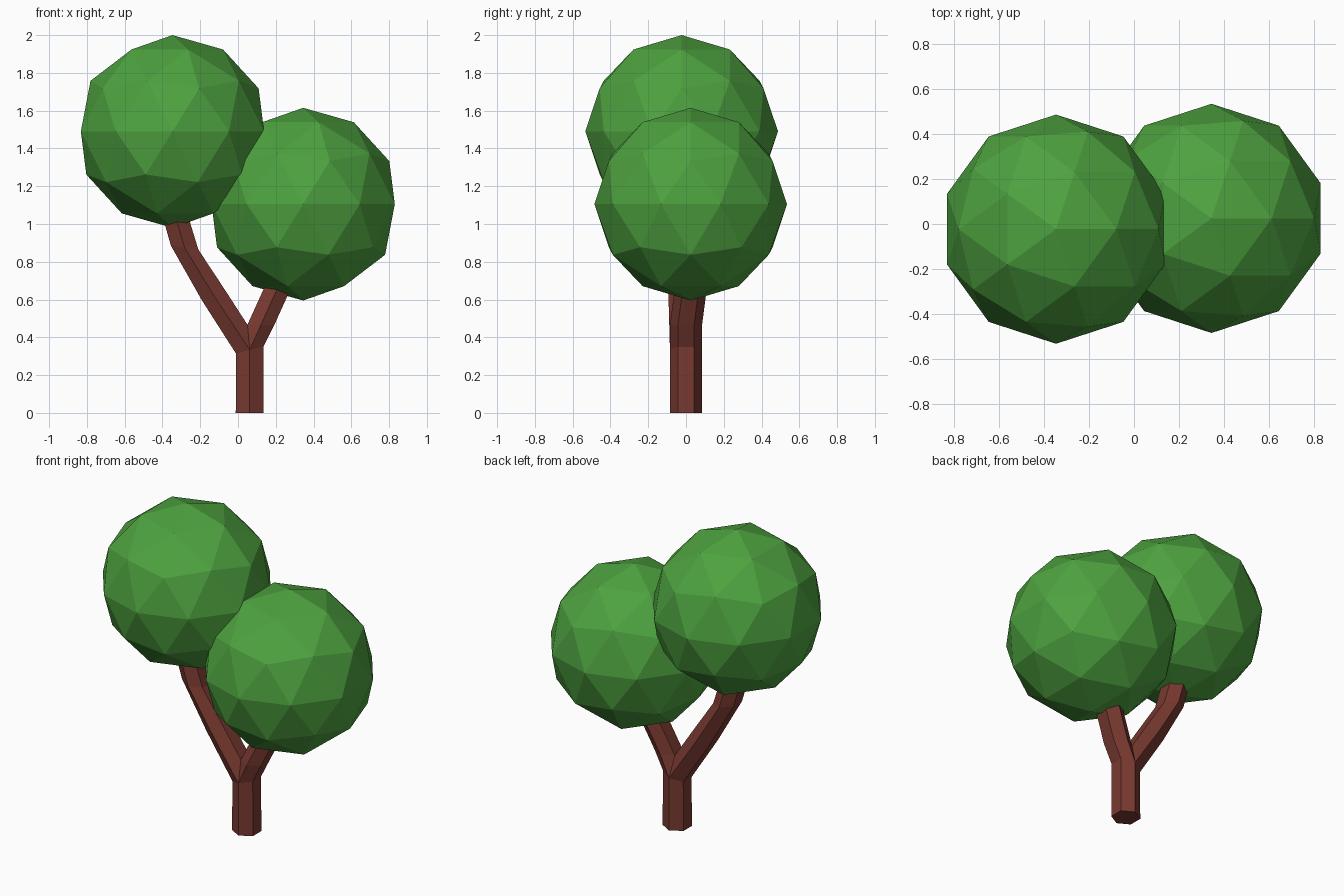
import bpy, bmesh

if "Cube" in bpy.data.objects:
    bpy.data.objects.remove(bpy.data.objects["Cube"])


def material(name, rgb):
    m = bpy.data.materials.new(name)
    m.diffuse_color = (*rgb, 1)
    m.use_nodes = True
    m.node_tree.nodes["Principled BSDF"].inputs["Base Color"].default_value = m.diffuse_color
    return m


bark = material("bark", (0.19, 0.042, 0.03))
leaf = material("leaf", (0.075, 0.36, 0.05))

# Forked hexagonal trunk: each ring = left (x, z), right (x, z), y shift, optional middle (x, z)
HALF, RAD = 0.0425, 0.085
bm = bmesh.new()


def ring(left, right, y=0.0, mid=None):
    mid = mid or ((left[0] + right[0]) / 2, (left[1] + right[1]) / 2)
    pts = [(left, -HALF), (mid, -RAD), (right, -HALF),
           (right, HALF), (mid, RAD), (left, HALF)]
    return [bm.verts.new((p[0], y + dy, p[1])) for p, dy in pts]


def tube(rings, cap_start=False, cap_end=False):
    rings = [ring(*r) for r in rings]
    for a, b in zip(rings, rings[1:]):
        for i in range(6):
            j = (i + 1) % 6
            bm.faces.new((a[i], a[j], b[j], b[i]))
    if cap_start:
        bm.faces.new(rings[0][::-1])
    if cap_end:
        bm.faces.new(rings[-1])


fork_l, fork_m, fork_r = (-0.01, 0.313), (0.062, 0.334), (0.134, 0.35)
crotch = (0.05, 0.467)
# stem
tube([((-0.012, 0), (0.136, 0)), (fork_l, fork_r, 0, fork_m)], cap_start=True)
# long left branch
tube([(fork_l, crotch, 0, fork_m),
      ((-0.19, 0.594), (-0.065, 0.645), -0.008),
      ((-0.355, 0.885), (-0.21, 0.865), -0.018),
      ((-0.405, 1.06), (-0.27, 1.06), -0.024)], cap_end=True)
# short right branch
tube([(crotch, fork_r, 0, fork_m),
      (crotch, (0.192, 0.465)),
      ((0.165, 0.72), (0.305, 0.715), 0.033)], cap_end=True)
bmesh.ops.remove_doubles(bm, verts=bm.verts, dist=0.0005)
bmesh.ops.recalc_face_normals(bm, faces=bm.faces)
mesh = bpy.data.meshes.new("trunk")
bm.to_mesh(mesh)
bm.free()
mesh.materials.append(bark)
bpy.context.collection.objects.link(bpy.data.objects.new("trunk", mesh))

# Faceted leaf crowns
for name, loc in (("left_crown", (-0.347, -0.023, 1.49)),
                  ("right_crown", (0.345, 0.025, 1.105))):
    bpy.ops.mesh.primitive_ico_sphere_add(subdivisions=2, radius=0.51, location=loc)
    crown = bpy.context.object
    crown.name = name
    crown.data.materials.append(leaf)
